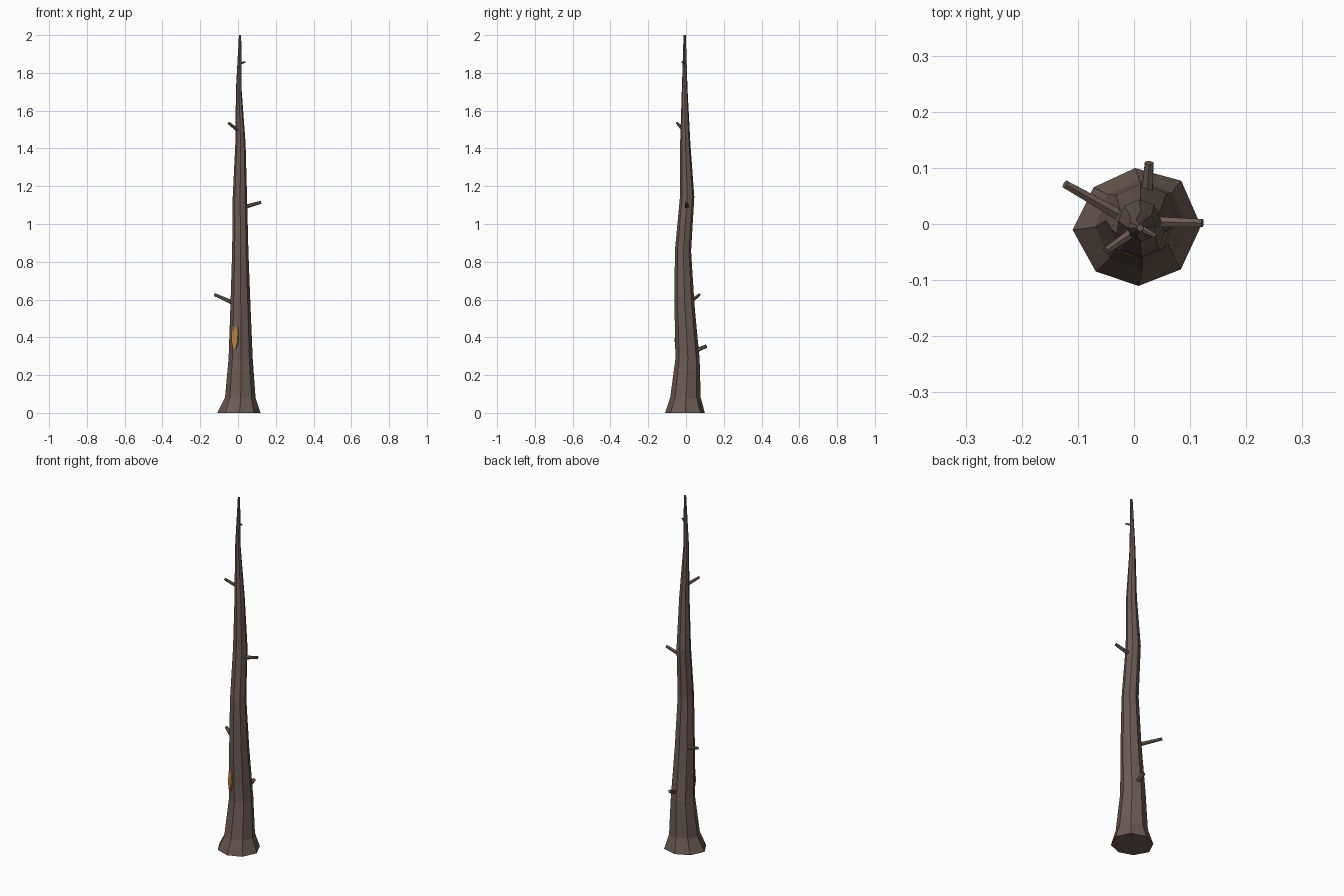
import bpy, bmesh, math
from mathutils import Vector, Matrix

if "Cube" in bpy.data.objects:
    bpy.data.objects.remove(bpy.data.objects["Cube"])


def material(name, rgb):
    m = bpy.data.materials.new(name)
    m.diffuse_color = (*rgb, 1)
    m.use_nodes = True
    m.node_tree.nodes["Principled BSDF"].inputs["Base Color"].default_value = m.diffuse_color
    return m


bark = material("grey brown bark", (0.145, 0.105, 0.090))
wood = material("ochre bare wood", (0.46, 0.23, 0.065))


def finish(bm, name, mat):
    bmesh.ops.recalc_face_normals(bm, faces=bm.faces)
    me = bpy.data.meshes.new(name)
    bm.to_mesh(me)
    bm.free()
    me.materials.append(mat)
    ob = bpy.data.objects.new(name, me)
    bpy.context.collection.objects.link(ob)
    return ob


# Trunk: crooked eight-sided loft (centre x, centre y, z, radius)
rings = [(0.005, -0.007, 0, 0.11), (0.012, -0.003, 0.08, 0.081),
         (0.014, 0.008, 0.286, 0.064), (0.013, -0.008, 0.571, 0.053),
         (0.012, -0.016, 0.857, 0.043), (0.010, 0.006, 1.143, 0.038),
         (0.013, -0.004, 1.429, 0.027), (0.004, -0.007, 1.714, 0.015),
         (0.011, -0.007, 2.0, 0.006)]
# uneven root flare, strongest at the ground
flare = [1.04, 1.05, 0.97, 0.96, 1.04, 0.97, 0.94, 0.98]
bm = bmesh.new()
loops = []
for k, (cx, cy, z, r) in enumerate(rings):
    loop = []
    for i in range(8):
        a = i * math.tau / 8 + 0.03
        rr = r * (flare[i] if k == 0 else 1)
        loop.append(bm.verts.new((cx + rr * math.cos(a), cy + rr * math.sin(a), z)))
    loops.append(loop)
for lo, hi in zip(loops, loops[1:]):
    for i in range(8):
        j = (i + 1) % 8
        bm.faces.new((lo[i], lo[j], hi[j], hi[i]))
bm.faces.new(loops[0][::-1])
bm.faces.new(loops[-1])
finish(bm, "trunk", bark)


# Broken branch stubs: slim tapered cylinders
def stub(name, start, end, r1, r2):
    a, b = Vector(start), Vector(end)
    d = b - a
    rot = d.to_track_quat('Z', 'Y').to_matrix().to_4x4()
    bm = bmesh.new()
    bmesh.ops.create_cone(bm, cap_ends=True, segments=6, radius1=r1, radius2=r2,
                          depth=d.length,
                          matrix=Matrix.Translation((a + b) / 2) @ rot)
    finish(bm, name, bark)


stub("branch_stub_back", (0.022, 0.04, 0.325), (0.027, 0.109, 0.354), 0.012, 0.009)
stub("branch_stub_left", (-0.015, 0.01, 0.578), (-0.123, 0.071, 0.626), 0.012, 0.008)
stub("branch_stub_right", (0.03, 0.004, 1.089), (0.122, 0.002, 1.115), 0.011, 0.008)
stub("branch_stub_front", (0.0, -0.013, 1.496), (-0.05, -0.048, 1.535), 0.010, 0.007)
stub("branch_stub_top", (0.012, -0.007, 1.851), (0.039, -0.022, 1.857), 0.006, 0.004)

# Bare wood scar: thin oval plate lying on the front left of the trunk
ang = math.radians(-122)
out = Vector((math.cos(ang), math.sin(ang), 0.05)).normalized()
side = Vector((-math.sin(ang), math.cos(ang), 0))
up = out.cross(side)
centre = Vector((0.014, 0.002, 0.405)) + out * 0.058
bm = bmesh.new()
front, back = [], []
for i in range(8):
    a = (i + 0.5) * math.tau / 8
    p = centre + side * (0.021 * math.cos(a)) + up * (0.072 * math.sin(a))
    front.append(bm.verts.new(p + out * 0.002))
    back.append(bm.verts.new(p - out * 0.006))
bm.faces.new(front)
bm.faces.new(back[::-1])
for i in range(8):
    j = (i + 1) % 8
    bm.faces.new((front[i], back[i], back[j], front[j]))
finish(bm, "bark_scar", wood)
